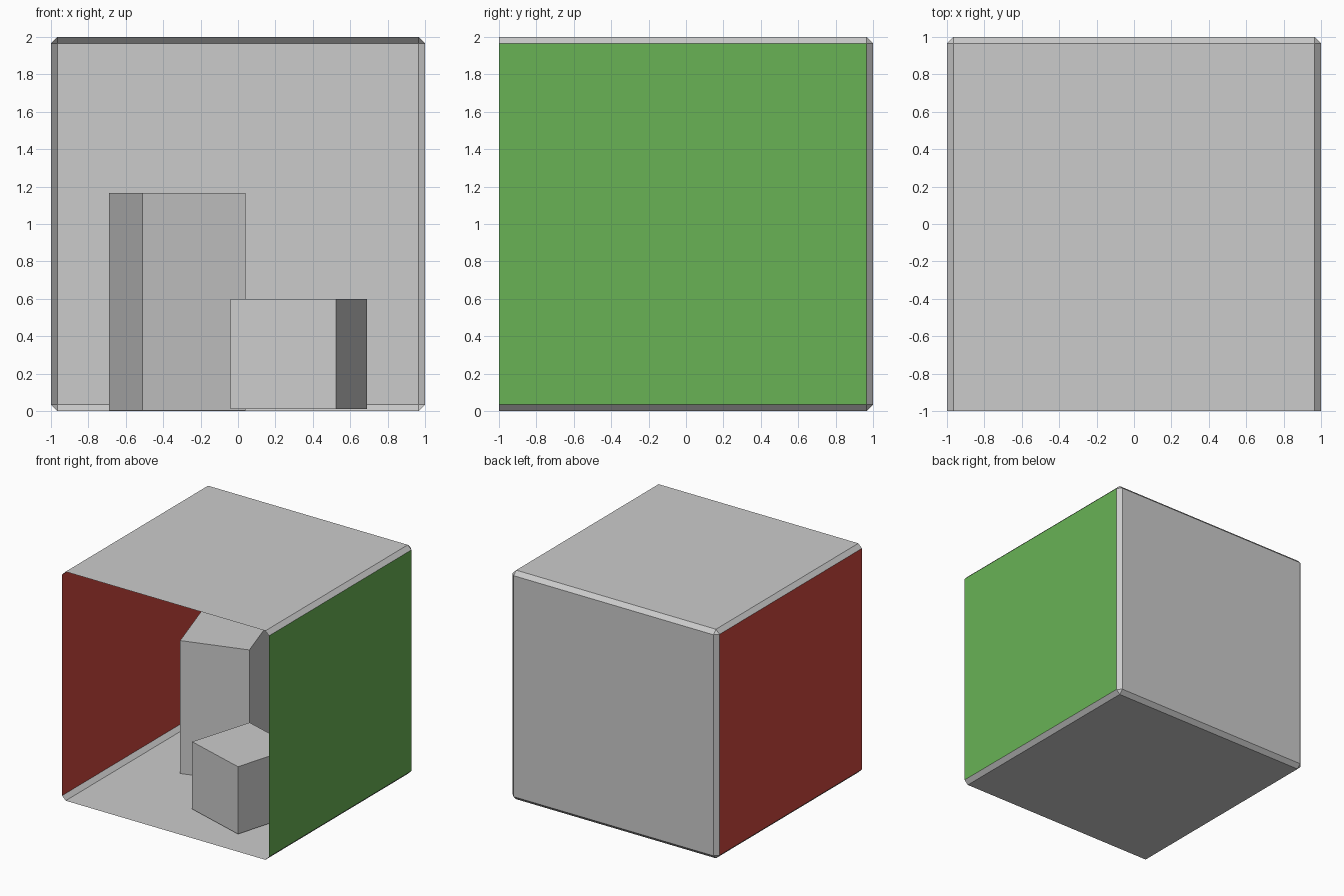
import bpy, bmesh

if "Cube" in bpy.data.objects:
    bpy.data.objects.remove(bpy.data.objects["Cube"])


def add_object(name, bm, color=None):
    me = bpy.data.meshes.new(name)
    bm.to_mesh(me)
    bm.free()
    obj = bpy.data.objects.new(name, me)
    bpy.context.collection.objects.link(obj)
    if color:
        mat = bpy.data.materials.new(name + "_paint")
        mat.diffuse_color = (*color, 1)
        mat.use_nodes = True
        mat.node_tree.nodes["Principled BSDF"].inputs["Base Color"].default_value = mat.diffuse_color
        me.materials.append(mat)
    return obj


def room_part(name, keep, color=None):
    """Open-fronted chamfered shell, reduced to the faces that pass the test."""
    bm = bmesh.new()
    bmesh.ops.create_cube(bm, size=2)
    bmesh.ops.translate(bm, verts=bm.verts, vec=(0, 0, 1))
    bm.normal_update()
    front = [f for f in bm.faces if f.normal.y < -0.9]
    bmesh.ops.delete(bm, geom=front, context='FACES_ONLY')
    inner = [e for e in bm.edges if not e.is_boundary]
    bmesh.ops.bevel(bm, geom=inner, offset=0.035, segments=1,
                    affect='EDGES', profile=0.5)
    bm.normal_update()
    drop = [f for f in bm.faces if not keep(f.normal)]
    bmesh.ops.delete(bm, geom=drop, context='FACES')
    return add_object(name, bm, color)


def block(name, corners, z0, z1):
    """Upright block from its footprint."""
    bm = bmesh.new()
    base = bm.faces.new([bm.verts.new((x, y, z0)) for x, y in corners])
    top = bmesh.ops.extrude_face_region(bm, geom=[base], use_keep_orig=True)
    verts = [v for v in top["geom"] if isinstance(v, bmesh.types.BMVert)]
    bmesh.ops.translate(bm, verts=verts, vec=(0, 0, z1 - z0))
    bmesh.ops.recalc_face_normals(bm, faces=bm.faces)
    return add_object(name, bm)


# Room: grey shell with chamfers, then the two coloured side walls
room_part("room_shell", lambda n: abs(n.x) < 0.9)
room_part("left_wall", lambda n: n.x < -0.9, (0.63, 0.065, 0.05))
room_part("right_wall", lambda n: n.x > 0.9, (0.14, 0.45, 0.091))

# Two turned blocks standing on the floor
block("tall_block", [(-0.51, -0.07), (0.04, 0.10), (-0.14, 0.655), (-0.69, 0.485)],
      0.004, 1.165)
block("short_block", [(0.525, -0.75), (0.69, -0.195), (0.125, -0.02), (-0.04, -0.575)],
      0.012, 0.60)
